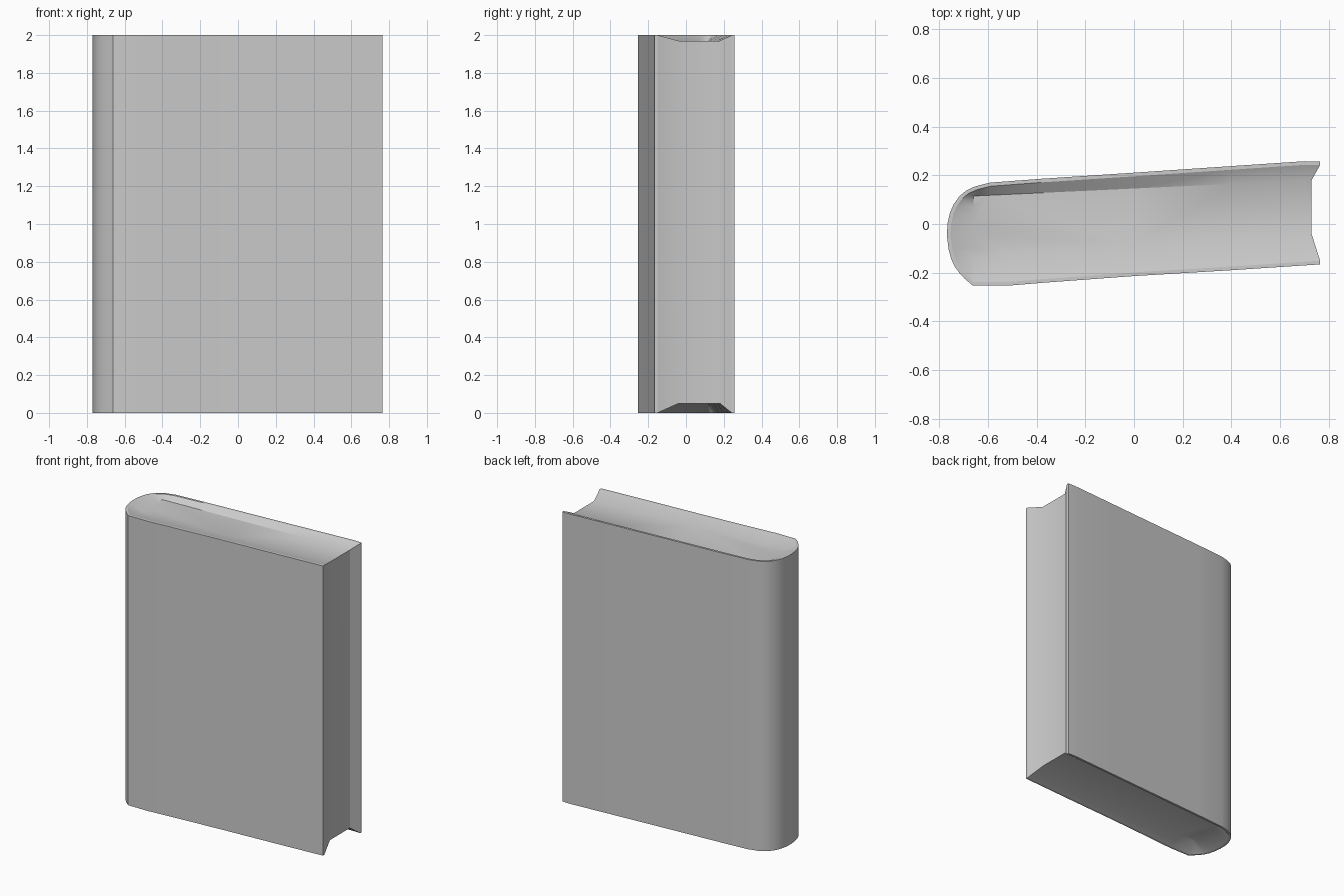
import bpy
import bmesh
from mathutils import Vector
from math import radians

if "Cube" in bpy.data.objects:
    bpy.data.objects.remove(bpy.data.objects["Cube"])

# Cover outline seen from above: back board, rounded spine, front board
OUTLINE = [Vector(p) for p in [
    (0.765, 0.257), (0.70, 0.258), (0.40, 0.238), (0.0, 0.211), (-0.38, 0.186),
    (-0.593, 0.170), (-0.655, 0.154), (-0.69, 0.137), (-0.717, 0.115), (-0.742, 0.08),
    (-0.757, 0.045), (-0.767, 0.0), (-0.769, -0.05), (-0.762, -0.105), (-0.752, -0.143),
    (-0.737, -0.175), (-0.719, -0.20), (-0.696, -0.225), (-0.663, -0.253), (-0.511, -0.253),
    (-0.38, -0.242), (0.0, -0.214), (0.40, -0.19), (0.765, -0.166)]]
HEIGHT = 2.0
BOARD = 0.015
FORE_X = 0.73


def inset(path, d):
    out = []
    for i, p in enumerate(path):
        t = (path[min(i + 1, len(path) - 1)] - path[max(i - 1, 0)]).normalized()
        out.append(p + Vector((-t.y, t.x)) * d)
    out[0].x, out[-1].x = path[0].x, path[-1].x
    return out


def floor_loop(path, left, front, back):
    """Clamp the rim into the sunken page area (front/back = y at spine and fore edge)."""
    out = []
    for p in path:
        x = min(max(p.x, left), FORE_X)
        f = (x - left) / (FORE_X - left)
        lo = front[0] + (front[1] - front[0]) * f
        hi = back[0] + (back[1] - back[0]) * f
        out.append(Vector((x, min(max(p.y, lo), hi))))
    return out


def row(bm, path, z):
    return [bm.verts.new((p.x, p.y, z)) for p in path]


def strip(bm, a, b):
    for i in range(len(a) - 1):
        bm.faces.new((a[i], a[i + 1], b[i + 1], b[i]))


def finish(bm, name):
    bmesh.ops.remove_doubles(bm, verts=bm.verts, dist=0.0005)
    me = bpy.data.meshes.new(name)
    bm.to_mesh(me)
    bm.free()
    ob = bpy.data.objects.new(name, me)
    bpy.context.collection.objects.link(ob)
    bpy.ops.object.select_all(action='DESELECT')
    ob.select_set(True)
    bpy.context.view_layer.objects.active = ob
    bpy.ops.object.shade_smooth_by_angle(angle=radians(28))
    return ob


inner = inset(OUTLINE, BOARD)

# Cover: outer wall, thin top and bottom rims, board ends
bm = bmesh.new()
lo, hi = row(bm, OUTLINE, 0), row(bm, OUTLINE, HEIGHT)
rim_lo, rim_hi = row(bm, inner, 0), row(bm, inner, HEIGHT)
strip(bm, lo, hi)
strip(bm, hi, rim_hi)
strip(bm, rim_lo, lo)
bm.faces.new((lo[0], hi[0], rim_hi[0], rim_lo[0]))
bm.faces.new((lo[-1], rim_lo[-1], rim_hi[-1], hi[-1]))
finish(bm, "cover")

# Page block: sunken top and bottom, concave fore edge
bm = bmesh.new()
top_floor = floor_loop(inner, -0.66, (-0.13, -0.04), (0.115, 0.18))
low_floor = floor_loop(inner, -0.62, (-0.15, -0.04), (0.12, 0.18))
rim_hi, well_hi = row(bm, inner, HEIGHT), row(bm, top_floor, HEIGHT - 0.03)
rim_lo, well_lo = row(bm, inner, 0), row(bm, low_floor, 0.05)
strip(bm, rim_hi, well_hi)
strip(bm, well_lo, rim_lo)
bm.faces.new(well_hi)
bm.faces.new(well_lo[::-1])
strip(bm, [rim_lo[-1], well_lo[-1], well_lo[0], rim_lo[0]],
      [rim_hi[-1], well_hi[-1], well_hi[0], rim_hi[0]])
bmesh.ops.remove_doubles(bm, verts=bm.verts, dist=0.0005)
bmesh.ops.recalc_face_normals(bm, faces=bm.faces)
finish(bm, "page_block")
